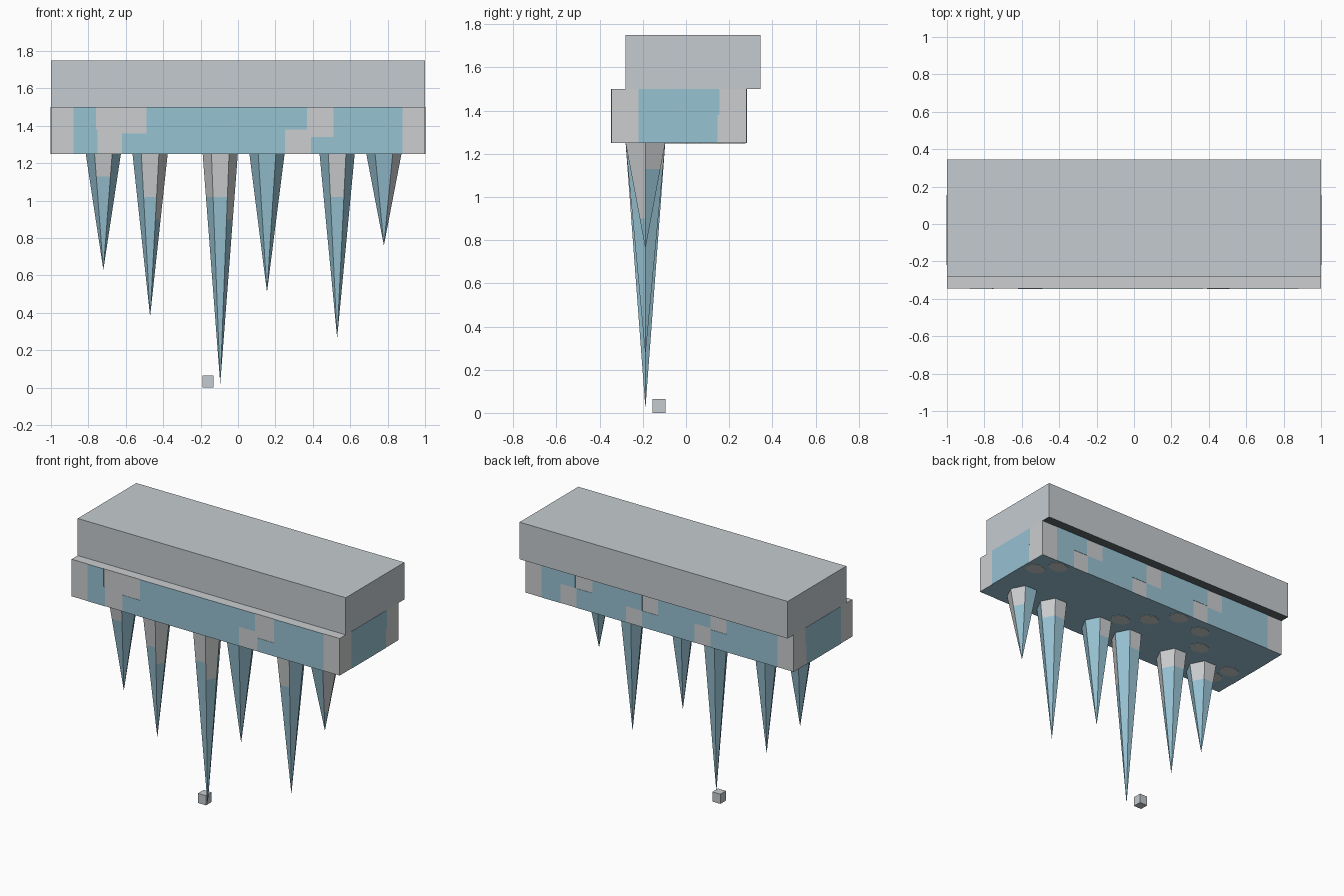
import bpy, bmesh, math
from mathutils import Vector

if "Cube" in bpy.data.objects:
    bpy.data.objects.remove(bpy.data.objects["Cube"], do_unlink=True)


def material(name, rgb):
    m = bpy.data.materials.new(name)
    m.use_nodes = True
    m.diffuse_color = (*rgb, 1)
    m.node_tree.nodes["Principled BSDF"].inputs["Base Color"].default_value = (*rgb, 1)
    return m


stone = material("stone grey", (0.56, 0.60, 0.63))
frost = material("frost grey", (0.60, 0.61, 0.62))
ice = material("ice blue", (0.31, 0.54, 0.65))
shade = material("dark slate", (0.12, 0.14, 0.15))


def finish(name, bm, mats):
    bmesh.ops.recalc_face_normals(bm, faces=bm.faces)
    me = bpy.data.meshes.new(name)
    bm.to_mesh(me)
    bm.free()
    for m in mats:
        me.materials.append(m)
    ob = bpy.data.objects.new(name, me)
    bpy.context.collection.objects.link(ob)
    return ob


def block(name, lo, hi, mats):
    """Box whose downward face takes the last material."""
    bm = bmesh.new()
    bmesh.ops.create_cube(bm, size=1)
    lo, hi = Vector(lo), Vector(hi)
    for v in bm.verts:
        v.co = (lo + hi) / 2 + v.co * (hi - lo)
    bm.normal_update()
    for f in bm.faces:
        if f.normal.z < -0.5:
            f.material_index = len(mats) - 1
    return finish(name, bm, mats)


def plate(name, outline, place, normal, mat):
    """Very thin painted patch raised from a surface."""
    bm = bmesh.new()
    face = bm.faces.new([bm.verts.new(place(a, b)) for a, b in outline])
    new = bmesh.ops.extrude_face_region(bm, geom=[face])["geom"]
    bmesh.ops.translate(bm, vec=Vector(normal) * 0.002,
                        verts=[g for g in new if isinstance(g, bmesh.types.BMVert)])
    return finish(name, bm, [mat])


def patch(top_l, top_r, low_l, low_r, step_l, step_r):
    """Full height patch with a stepped left and right edge."""
    return [(low_l, BOTTOM), (low_r, BOTTOM), (low_r, step_r), (top_r, step_r),
            (top_r, MIDDLE), (top_l, MIDDLE), (top_l, step_l), (low_l, step_l)]


BOTTOM, MIDDLE, TOP = 1.25, 1.5, 1.75
FRONT, BACK = -0.345, 0.28

# Two offset slabs and the small loose cube
block("upper_slab", (-1, -0.28, MIDDLE), (1, 0.345, TOP), [stone, shade])
block("lower_slab", (-1, FRONT, BOTTOM), (1, BACK, MIDDLE), [frost, ice])
block("small_cube", (-0.19, -0.155, 0), (-0.13, -0.095, 0.065), [stone])

# Ice patches on the long sides
front_patches = [patch(-0.88, -0.76, -0.88, -0.75, 1.38, 1.38),
                 patch(-0.49, 0.37, -0.62, 0.25, 1.36, 1.38),
                 patch(0.51, 0.88, 0.39, 0.88, 1.34, 1.38)]
back_patches = [patch(0.63, 0.88, 0.74, 0.88, 1.38, 1.38),
                patch(0.13, 0.5, 0.25, 0.62, 1.36, 1.38),
                patch(-0.38, 0.01, -0.26, 0.13, 1.38, 1.36),
                patch(-0.88, -0.5, -0.88, -0.38, 1.38, 1.37)]
for i, outline in enumerate(front_patches):
    plate(f"front_ice_{i}", outline, lambda a, b: (a, FRONT, b), (0, -1, 0), ice)
for i, outline in enumerate(back_patches):
    plate(f"back_ice_{i}", outline, lambda a, b: (a, BACK, b), (0, 1, 0), ice)

# Ice patches on the ends
for side, name in ((1, "left"), (-1, "right")):
    plate(f"{name}_end_ice", patch(-0.22, 0.155, -0.22, 0.145, 1.4, 1.38),
          lambda a, b: (side, a, b), (side, 0, 0), ice)

# Frost spots under the lower slab
spots = [(-0.06, 0.08), (0.08, -0.04), (-0.19, 0.22), (-0.54, 0.01), (-0.88, -0.1),
         (0.82, 0.22), (0.92, 0.11), (-0.41, 0.17), (-0.84, -0.22)]
for i, (cx, cy) in enumerate(spots):
    ring = [(cx + 0.07 * math.cos(k * math.tau / 8), cy + 0.055 * math.sin(k * math.tau / 8))
            for k in range(8)]
    plate(f"underside_frost_{i}", ring, lambda a, b: (a, b, BOTTOM), (0, 0, -1), frost)


def icicle(name, x, tip, frosted):
    """Six sided spike; each digit is how many bands of that face are frosted."""
    bm = bmesh.new()
    rings = []
    for z in (BOTTOM, 1.13, 1.02, 0.9):
        s = (z - tip) / (BOTTOM - tip)
        rings.append([bm.verts.new((x + 0.094 * s * math.cos(k * math.tau / 6),
                                    -0.188 + 0.106 * s * math.sin(k * math.tau / 6), z))
                      for k in range(6)])
    bm.faces.new(rings[0])
    point = bm.verts.new((x, -0.188, tip))
    for k in range(6):
        n = (k + 1) % 6
        for band in range(3):
            a, b = rings[band], rings[band + 1]
            f = bm.faces.new((a[k], a[n], b[n], b[k]))
            f.material_index = 0 if band < int(frosted[k]) else 1
        bm.faces.new((rings[3][k], rings[3][n], point)).material_index = 1
    return finish(name, bm, [frost, ice])


# Row of icicles
row = [(-0.72, 0.63, "111010"), (-0.47, 0.38, "110023"), (-0.095, 0.02, "010223"),
       (0.155, 0.51, "010000"), (0.53, 0.265, "110020"), (0.78, 0.76, "100003")]
for i, (x, tip, frosted) in enumerate(row):
    icicle(f"icicle_{i}", x, tip, frosted)
